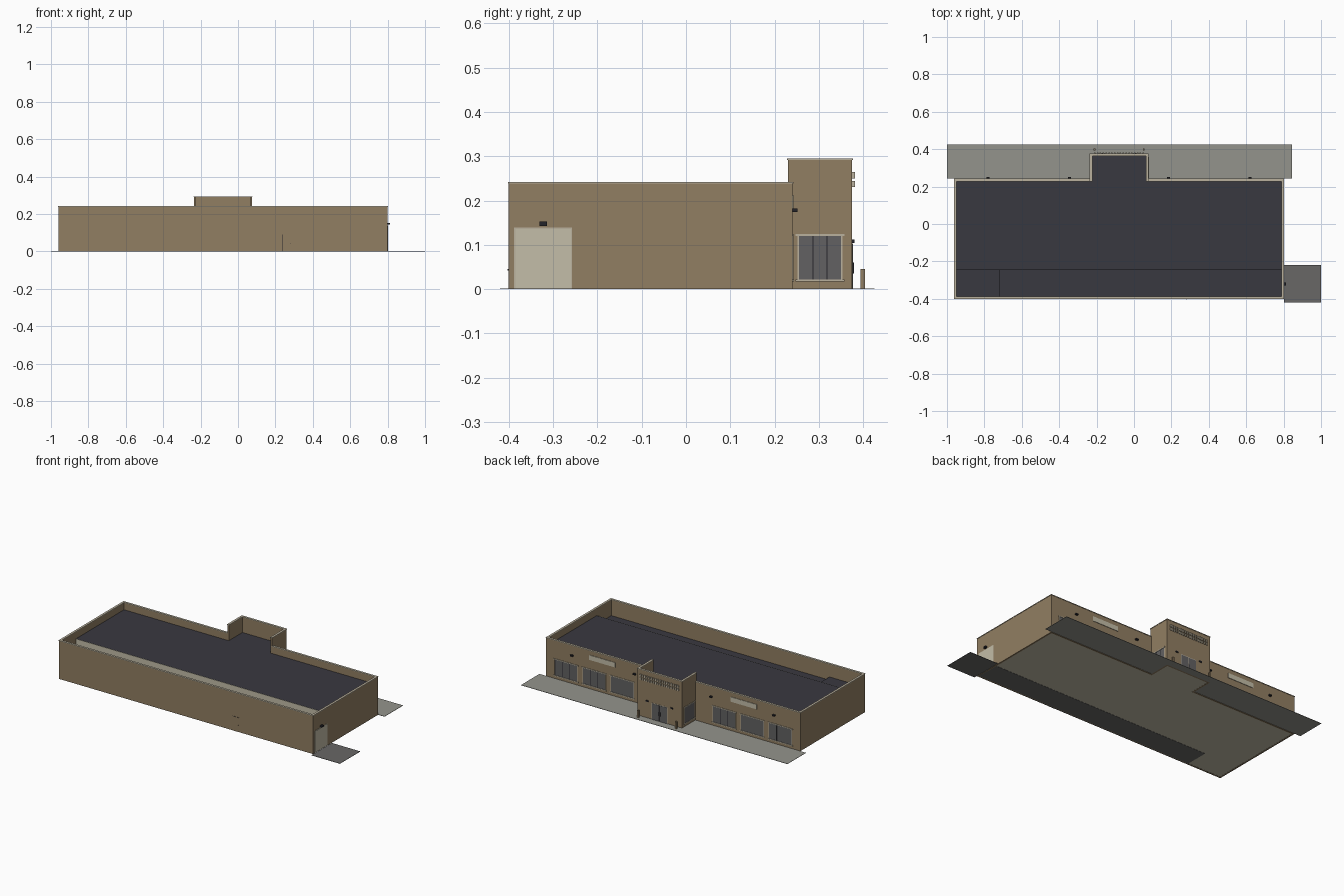
import bpy

if "Cube" in bpy.data.objects:
    bpy.data.objects.remove(bpy.data.objects["Cube"])


def linear(v):
    v /= 255
    return v / 12.92 if v <= 0.04 else ((v + 0.055) / 1.055) ** 2.4


def material(name, *rgb):
    m = bpy.data.materials.new(name)
    m.use_nodes = True
    m.diffuse_color = [linear(v) for v in rgb] + [1]
    m.node_tree.nodes["Principled BSDF"].inputs["Base Color"].default_value = m.diffuse_color
    return m


tan = material("tan masonry", 145, 126, 98)
roofing = material("dark roofing", 57, 56, 64)
paving = material("pale paving", 148, 148, 140)
asphalt = material("asphalt", 104, 103, 102)
beige = material("light beige", 195, 189, 168)
glass = material("grey glass", 98, 97, 98)
trim = material("pale trim", 186, 177, 157)
black = material("black metal", 36, 36, 42)


def box(name, mat, x, y, z):
    """Axis-aligned box from (low, high) pairs."""
    verts = [(a, b, c) for a in x for b in y for c in z]
    faces = [(0, 1, 3, 2), (4, 6, 7, 5), (0, 4, 5, 1), (2, 3, 7, 6), (0, 2, 6, 4), (1, 5, 7, 3)]
    mesh = bpy.data.meshes.new(name)
    mesh.from_pydata(verts, [], faces)
    mesh.materials.append(mat)
    ob = bpy.data.objects.new(name, mesh)
    bpy.context.collection.objects.link(ob)
    return ob


def wall(name, x, y, top):
    """Wall with a slightly wider coping on top."""
    box(name, tan, x, y, (0, top - 0.004))
    e = 0.002
    box(name + "_coping", trim, (x[0] - e, x[1] + e), (y[0] - e, y[1] + e), (top - 0.004, top))


WEST, EAST, FRONT, BACK, TOP = -0.96, 0.80, -0.40, 0.24, 0.242
MID, T = -0.08, 0.01
TW, TE, TB, TTOP = -0.235, 0.075, 0.375, 0.295
ROOF, STEP, SPLIT = 0.195, -0.245, -0.72

# Main walls
wall("front_wall", (WEST, EAST), (FRONT, FRONT + T), TOP)
wall("west_wall", (WEST, WEST + T), (FRONT + T, BACK - T), TOP)
wall("east_wall", (EAST - T, EAST), (FRONT + T, BACK - T), TOP)
wall("back_wall_west", (WEST, TW), (BACK - T, BACK), TOP)
wall("back_wall_east", (TE, EAST), (BACK - T, BACK), TOP)

# Entrance tower, open toward the roof
wall("tower_west_wall", (TW, TW + T), (BACK - T, TB - T), TTOP)
wall("tower_east_wall", (TE - T, TE), (BACK - T, TB - T), TTOP)
wall("tower_back_wall", (TW, TE), (TB - T, TB), TTOP)

# Roof decks with the lower front strip and its riser
inner = (WEST + T, EAST - T)
box("main_roof", roofing, inner, (STEP, BACK - T), (ROOF - 0.01, ROOF))
box("tower_roof", roofing, (TW + T, TE - T), (BACK - T, TB - T), (ROOF - 0.01, ROOF))
box("roof_riser", beige, inner, (STEP - 0.002, STEP), (0.12, ROOF))
box("low_roof", roofing, (SPLIT, EAST - T), (FRONT + T, STEP), (0.13, 0.14))
box("low_roof_corner", roofing, (WEST + T, SPLIT), (FRONT + T, STEP), (0.15, 0.16))

# Floor, paving and driveway
box("floor", beige, (WEST + T, EAST - T), (FRONT + T, BACK), (0.001, 0.003))
box("tower_floor", beige, (TW + T, TE - T), (BACK, TB - T), (0.001, 0.003))
box("inside_drive", asphalt, (SPLIT, EAST), (FRONT, STEP), (-0.0, 0.001))
box("driveway", asphalt, (EAST + 0.003, 1.0), (-0.42, -0.22), (0, 0.002))
box("walkway_west", paving, (-1.0, TW), (BACK + 0.003, 0.425), (0, 0.002))
box("walkway_east", paving, (TE, 0.845), (BACK + 0.003, 0.425), (0, 0.002))
box("walkway_entrance", paving, (TW, TE), (TB, 0.425), (0, 0.002))


def window(name, lo, hi, face, axis, side=1):
    """Framed window on a wall: axis is the direction the wall faces."""
    def part(label, mat, u, z, depth):
        d = tuple(sorted((face, face + side * depth)))
        box(name + label, mat, *((u, d) if axis == "y" else (d, u)), z)
    z0, z1, f = 0.022, 0.12, 0.003
    part("_glass", glass, (lo, hi), (z0, z1), 0.001)
    for label, u in (("_left_jamb", (lo - f, lo)), ("_right_jamb", (hi, hi + f))):
        part(label, trim, u, (z0, z1), 0.002)
    part("_sill", trim, (lo - 0.008, hi + 0.008), (z0 - 0.005, z0), 0.004)
    part("_header", trim, (lo - 0.008, hi + 0.008), (z1, z1 + 0.005), 0.003)
    for i in (1, 2):
        u = lo + (hi - lo) * i / 3
        part("_mullion", black, (u - 0.0008, u + 0.0008), (z0, z1), 0.0015)


def wall_light(name, x, y, z):
    box(name, black, (x - 0.008, x + 0.008), (y, y + 0.012), (z - 0.004, z + 0.004))


# Both wings of the back face, mirrored about the entrance
for s, wing in ((-1, "west"), (1, "east")):
    for i, (a, b) in enumerate(((0.275, 0.43), (0.47, 0.625), (0.665, 0.82))):
        lo, hi = sorted((MID + s * a, MID + s * b))
        window(f"{wing}_window_{i}", lo, hi, BACK, "y")
    lo, hi = sorted((MID + s * 0.40, MID + s * 0.58))
    box(wing + "_blank_panel", beige, (lo, hi), (BACK, BACK + 0.003), (0.182, 0.212))
    for d in (0.265, 0.70):
        wall_light(wing + "_wall_light", MID + s * d, BACK, 0.178)
    # Short posts beside the entrance
    px = MID + s * 0.132
    box(wing + "_post", tan, (px - 0.005, px + 0.005), (0.394, 0.404), (0, 0.046))
    wall_light(wing + "_entrance_light", MID + s * 0.085, TB - 0.007, 0.108)

# Tower side windows
window("tower_east_window", 0.255, 0.35, TE, "x")
window("tower_west_window", 0.255, 0.35, TW, "x", -1)

# Entrance doors
box("entrance_frame", trim, (MID - 0.055, MID + 0.055), (TB, TB + 0.001), (0.002, 0.106))
for s in (-1, 1):
    lo, hi = sorted((MID + s * 0.002, MID + s * 0.051))
    box("entrance_door", glass, (lo, hi), (TB, TB + 0.002), (0.002, 0.102))
    hx = MID + s * 0.006
    box("door_handle", black, (hx - 0.001, hx + 0.001), (TB, TB + 0.004), (0.035, 0.06))

# Raised block frieze on the tower
count = 18
for i in range(count):
    x = MID - 0.13 + 0.26 * i / (count - 1)
    for z in (0.23, 0.25):
        box("frieze_block", trim, (x - 0.004, x + 0.004), (TB, TB + 0.006), (z, z + 0.014))

# Loading door on the east end
box("loading_door_frame", trim, (EAST, EAST + 0.001), (-0.388, -0.257), (0.002, 0.139))
box("loading_door", beige, (EAST, EAST + 0.002), (-0.385, -0.26), (0.002, 0.136))
box("loading_light", black, (EAST, EAST + 0.014), (-0.33, -0.314), (0.143, 0.153))

# Service door on the front
box("service_door_frame", black, (0.239, 0.287), (FRONT - 0.0005, FRONT), (0, 0.091))
box("service_door", tan, (0.24, 0.286), (FRONT - 0.001, FRONT), (0, 0.09))
box("service_knob", black, (0.281, 0.283), (FRONT - 0.003, FRONT), (0.042, 0.045))
